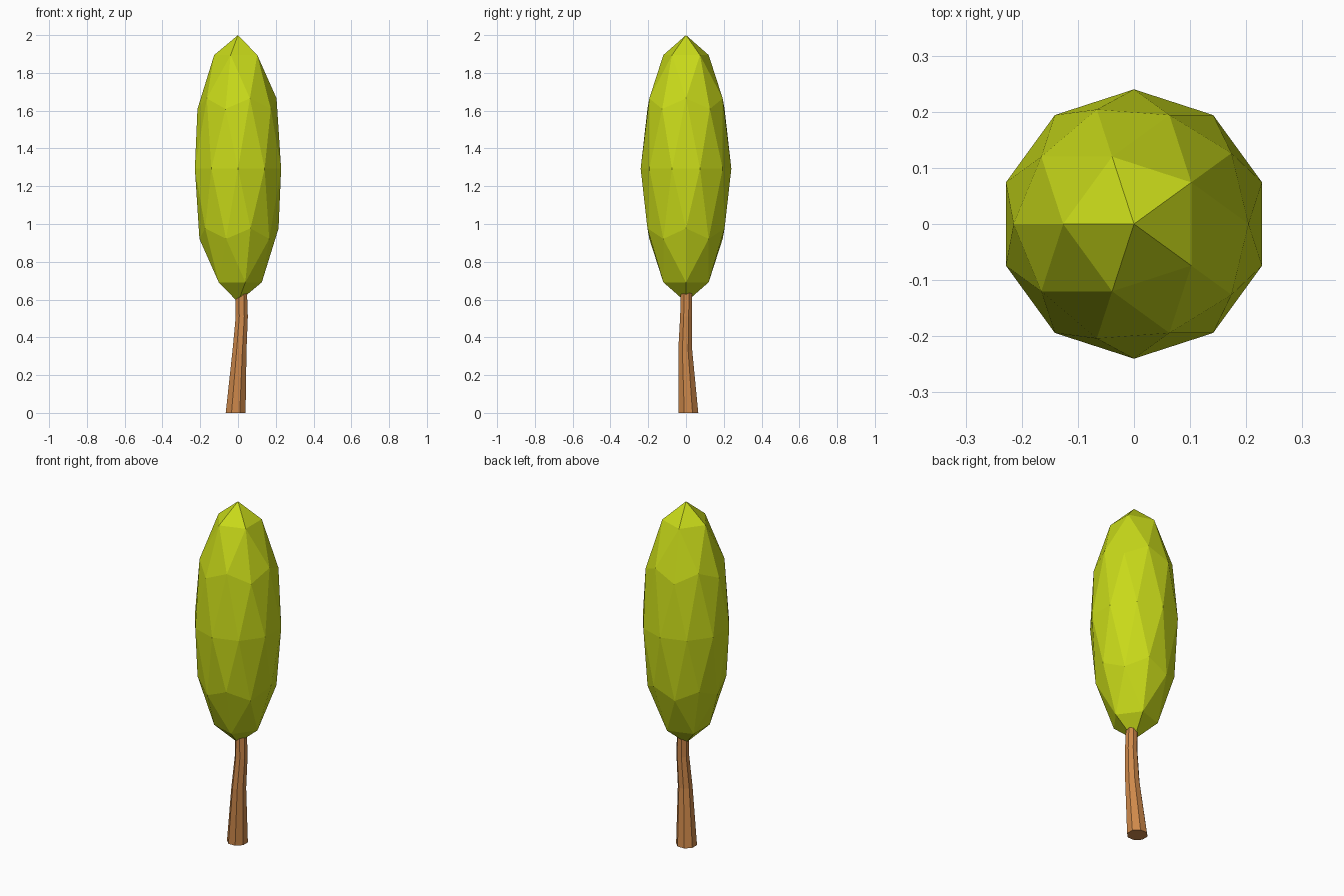
import bpy, bmesh, math
from mathutils import Matrix

if "Cube" in bpy.data.objects:
    bpy.data.objects.remove(bpy.data.objects["Cube"])


def finish(bm, name, color):
    bmesh.ops.recalc_face_normals(bm, faces=bm.faces)
    mesh = bpy.data.meshes.new(name)
    bm.to_mesh(mesh)
    bm.free()
    mat = bpy.data.materials.new(name + "_colour")
    mat.diffuse_color = color
    mat.use_nodes = True
    mat.node_tree.nodes["Principled BSDF"].inputs["Base Color"].default_value = mat.diffuse_color
    mesh.materials.append(mat)
    obj = bpy.data.objects.new(name, mesh)
    bpy.context.collection.objects.link(obj)
    return obj


# Crown: low-poly icosphere stretched upwards
bm = bmesh.new()
bmesh.ops.create_icosphere(bm, subdivisions=2, radius=1.0)
bm.transform(Matrix.Translation((0, 0, 1.293))
             @ Matrix.Diagonal((0.24, 0.24, 0.707, 1))
             @ Matrix.Rotation(math.pi, 4, 'Z'))
finish(bm, "crown", (0.58, 0.70, 0.01, 1))

# Trunk: tapered, slightly bent eight-sided tube (x, y, z, half width)
rings = [(-0.0125, 0.0125, 0.0, 0.0525),
         (0.008, -0.004, 0.33, 0.037),
         (0.020, 0.001, 0.51, 0.032),
         (0.016, 0.004, 0.72, 0.029)]
sides = 8
bm = bmesh.new()
loops = []
for x, y, z, w in rings:
    r = w / math.cos(math.pi / sides)
    angles = [(i + 0.5) * math.tau / sides for i in range(sides)]
    loops.append([bm.verts.new((x + r * math.cos(a), y + r * math.sin(a), z))
                  for a in angles])
for lo, hi in zip(loops, loops[1:]):
    for i in range(sides):
        j = (i + 1) % sides
        bm.faces.new((lo[i], lo[j], hi[j], hi[i]))
bm.faces.new(loops[0][::-1])
bm.faces.new(loops[-1])
finish(bm, "trunk", (0.62, 0.25, 0.07, 1))
